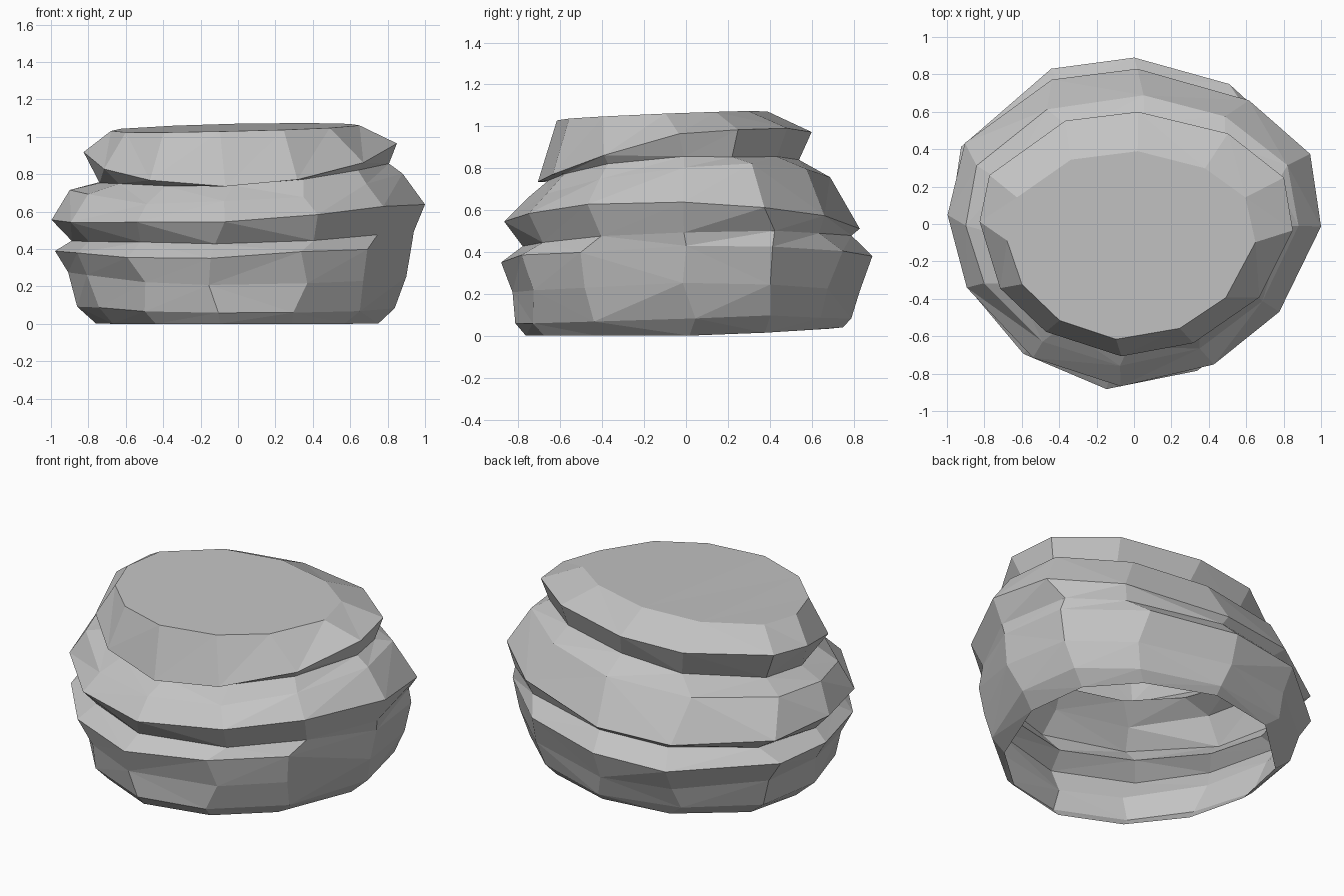
import bpy
import bmesh
import random
from math import sin, cos, radians

cube = bpy.data.objects.get("Cube")
if cube:
    bpy.data.objects.remove(cube, do_unlink=True)

random.seed(4)

# Irregular twelve-sided outline: angle and how far each corner bulges
corner_angles = [2, 29, 54, 87, 118, 151, 177, 205, 234, 263, 294, 324]
corner_bulge = [1, 1.05, 1.01, 1, 1.03, 1.05, 1, .97, .98, 1, .96, .94]

# Layers from bottom to top:
# (left, right, front, back) extents, then heights at the same four sides
layers = [
    ((-.76, .75, -.77, .75), (0, 0, 0, .04)),        # open bottom rim
    ((-.86, .84, -.82, .79), (.09, .09, .06, .09)),
    ((-.91, .90, -.84, .83), (.27, .25, .21, .22)),
    ((-.98, .93, -.89, .89), (.38, .43, .36, .37)),  # lower slab edge
    ((-.89, .94, -.79, .79), (.45, .50, .43, .48)),  # lower groove
    ((-1, 1, -.87, .83), (.55, .64, .55, .51)),      # middle slab edge
    ((-.90, .88, -.76, .69), (.71, .81, .65, .75)),
    ((-.74, .81, -.66, .54), (.76, .85, .75, .83)),  # upper groove
    ((-.83, .85, -.71, .60), (.90, .96, .74, .97)),  # cap edge
    ((-.68, .65, -.62, .39), (1.03, 1.06, 1.03, 1.07)),
]


def ring_points(extents, heights, jitter):
    """Twelve corners of a tilted, off-centre layer outline."""
    left, right, front, back = extents
    h_left, h_right, h_front, h_back = heights
    points = []
    for angle, bulge in zip(corner_angles, corner_bulge):
        a = radians(angle + random.uniform(-3, 3) * jitter)
        x = (left + right) / 2 + (right - left) / 2 * bulge * cos(a)
        y = (front + back) / 2 + (back - front) / 2 * bulge * sin(a)
        z = sum(heights) / 4
        z += (h_right - h_left) / 2 * cos(a) + (h_back - h_front) / 2 * sin(a)
        z += (h_left + h_right - h_front - h_back) / 4 * cos(2 * a)
        z += random.uniform(-.01, .01) * jitter
        points.append((x, y, max(z, 0)))
    return points


def make_material(name, color):
    material = bpy.data.materials.new(name)
    material.use_nodes = True
    material.diffuse_color = color
    shader = next(n for n in material.node_tree.nodes if n.type == 'BSDF_PRINCIPLED')
    shader.inputs["Base Color"].default_value = color
    return material


# Layered rock shell, bridged ring by ring and closed on top
bm = bmesh.new()
rings = []
last = len(layers) - 1
for index, (extents, heights) in enumerate(layers):
    jitter = 0 if index in (0, last) else 1
    rings.append([bm.verts.new(p) for p in ring_points(extents, heights, jitter)])

count = len(corner_angles)
for lower, upper in zip(rings, rings[1:]):
    for i in range(count):
        j = (i + 1) % count
        bm.faces.new((lower[i], lower[j], upper[j], upper[i]))
bm.faces.new(rings[-1])

# Flat chipped facets
bmesh.ops.triangulate(bm, faces=bm.faces[:])

mesh = bpy.data.meshes.new("layered_rock")
bm.to_mesh(mesh)
bm.free()
mesh.materials.append(make_material("stone grey", (.55, .55, .55, 1)))
rock = bpy.data.objects.new("layered_rock", mesh)
bpy.context.collection.objects.link(rock)
